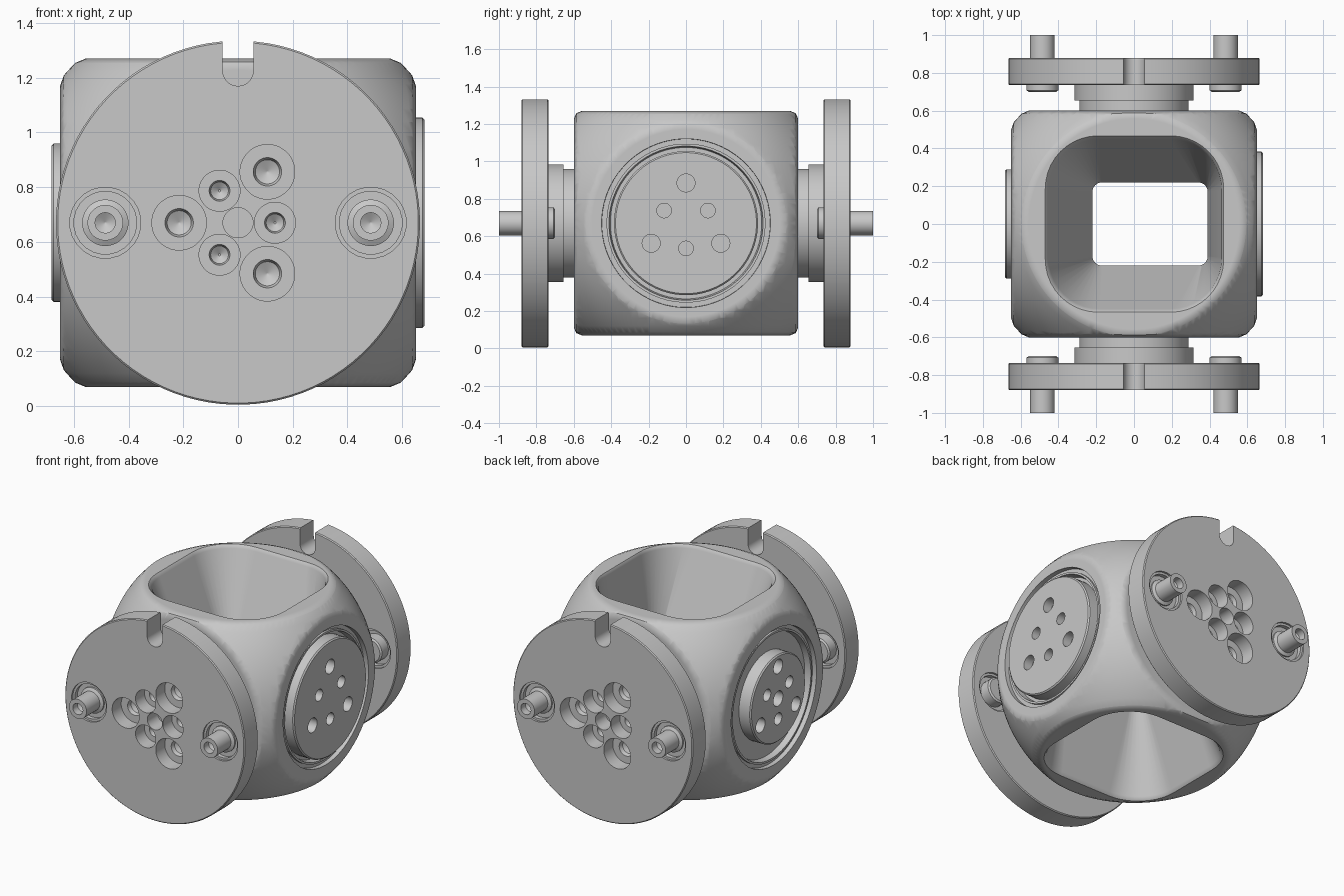
import bpy, bmesh
from math import sin, cos, pi, radians, sqrt
from mathutils import Matrix

if "Cube" in bpy.data.objects:
    bpy.data.objects.remove(bpy.data.objects["Cube"])

MID = 0.67
BALL = 0.834
FRONT, BACK, LEFT, RIGHT = -90, 90, 0, 180
grey = bpy.data.materials.new("plain_grey")
grey.use_nodes = True
grey.diffuse_color = (0.58, 0.58, 0.58, 1)
grey.node_tree.nodes["Principled BSDF"].inputs["Base Color"].default_value = (0.58, 0.58, 0.58, 1)


def finish(name, bm, turn=0, tilt=0):
    """Tilt a bmesh about y, turn it about z, lift it to mid height and make an object."""
    bmesh.ops.recalc_face_normals(bm, faces=bm.faces)
    bm.transform(Matrix.Translation((0, 0, MID)) @ Matrix.Rotation(radians(turn), 4, "Z")
                 @ Matrix.Rotation(radians(tilt), 4, "Y"))
    mesh = bpy.data.meshes.new(name)
    bm.to_mesh(mesh)
    bm.free()
    mesh.materials.append(grey)
    ob = bpy.data.objects.new(name, mesh)
    bpy.context.collection.objects.link(ob)
    return ob


def loft(name, rings, turn=0, tilt=0):
    """Skin a closed solid over rings of equal length."""
    bm = bmesh.new()
    loops = [[bm.verts.new(p) for p in ring] for ring in rings]
    n = len(loops[0])
    for a, b in zip(loops, loops[1:]):
        for i in range(n):
            j = (i + 1) % n
            bm.faces.new((a[i], a[j], b[j], b[i]))
    bm.faces.new(loops[0])
    bm.faces.new(loops[-1])
    return finish(name, bm, turn, tilt)


def lathe(name, profile, turn, y=0, z=0, sides=32, tilt=0):
    """Revolve (radius, distance) pairs about the outward axis."""
    angles = [2 * pi * (i + 0.5) / sides for i in range(sides)]
    return loft(name, [[(d, y + r * cos(a), z + r * sin(a)) for a in angles]
                       for r, d in profile], turn, tilt)


def rounded_rect(x0, x1, half_y, r, z, steps=10):
    ring = []
    corners = [(x1 - r, half_y - r), (x0 + r, half_y - r),
               (x0 + r, r - half_y), (x1 - r, r - half_y)]
    for k, (cx, cy) in enumerate(corners):
        for i in range(steps + 1):
            a = pi / 2 * (k + i / steps)
            ring.append((cx + r * cos(a), cy + r * sin(a), z))
    return ring


def boolean(ob, cutter, operation="DIFFERENCE"):
    cutter.hide_render = True
    mod = ob.modifiers.new("cut", "BOOLEAN")
    mod.operation, mod.object, mod.solver = operation, cutter, "EXACT"
    bpy.context.view_layer.objects.active = ob
    bpy.ops.object.modifier_apply(modifier=mod.name)
    bpy.data.objects.remove(cutter)


def smooth(ob):
    """Smooth curved faces while large flat ones stay flat."""
    bpy.ops.object.select_all(action="DESELECT")
    ob.select_set(True)
    bpy.context.view_layer.objects.active = ob
    bpy.ops.object.shade_smooth_by_angle(angle=radians(32))
    weighted = ob.modifiers.new("flat_faces", "WEIGHTED_NORMAL")
    weighted.keep_sharp = True
    weighted.weight = 100


def hole_pattern(start):
    """Three wide and three narrow holes, alternating about the axis."""
    for k in range(3):
        a = radians(start + 120 * k)
        yield True, 0.215 * cos(a), 0.215 * sin(a)
        yield False, -0.135 * cos(a), -0.135 * sin(a)


# Hub body: a ball trimmed flat on six sides, with softened rims
bm = bmesh.new()
bmesh.ops.create_uvsphere(bm, u_segments=96, v_segments=48, radius=BALL)
body = finish("hub_body", bm)
for flat, turn, tilt in ((0.65, LEFT, 0), (0.6, BACK, 0), (0.6, 0, 90)):
    rim = sqrt(BALL ** 2 - flat ** 2)
    inner, outer = rim - 0.022, rim + 0.016
    slope = (flat - sqrt(BALL ** 2 - outer ** 2)) / (outer - inner)
    half = [(inner, flat), (0.9, flat - slope * (0.9 - inner))]
    drum = half + [(r, -d) for r, d in reversed(half)]
    boolean(body, lathe("drum_cutter", drum, turn, sides=96, tilt=tilt), "INTERSECT")

# Shallow ridged sockets on the four sides
for turn, face in ((FRONT, 0.6), (BACK, 0.6), (LEFT, 0.65), (RIGHT, 0.65)):
    boolean(body, lathe("socket_cutter", [
        (0.405, face - 0.055), (0.412, face - 0.015), (0.425, face - 0.015),
        (0.425, face - 0.03), (0.45, face - 0.03), (0.455, face + 0.1)], turn, sides=64))

# Vertical opening, narrowing to an offset waist
wide = (-0.47, 0.475, 0.467, 0.28)
throat = (-0.452, 0.464, 0.449, 0.27)
boolean(body, loft("opening_cutter", [
    rounded_rect(*wide, -0.75), rounded_rect(*wide, -0.6), rounded_rect(*throat, -0.58),
    rounded_rect(-0.22, 0.39, 0.22, 0.05, 0),
    rounded_rect(*throat, 0.58), rounded_rect(*wide, 0.6), rounded_rect(*wide, 0.75)]))
smooth(body)

# Side connector discs, wide on the left and narrow on the right
for name, turn, r in (("left_connector", LEFT, 0.385), ("right_connector", RIGHT, 0.29)):
    disc = lathe(name, [(r, 0.58), (r, 0.674), (r - 0.008, 0.682)], turn, sides=64)
    for is_wide, y, z in hole_pattern(90):
        hole = 0.048 if is_wide else 0.039
        boolean(disc, lathe("hole_cutter", [(hole, 0.62), (hole, 0.7)], turn, y, z))
    if turn == RIGHT:
        boolean(disc, lathe("hole_cutter", [(0.05, 0.62), (0.05, 0.7)], turn))
    smooth(disc)

# Flanged plates with neck, front and back
for side, turn in (("front", FRONT), ("back", BACK)):
    plate = lathe(side + "_plate", [(0.29, 0.53), (0.29, 0.655), (0.315, 0.655), (0.315, 0.735),
                  (0.659, 0.735), (0.665, 0.741), (0.665, 0.874), (0.659, 0.88)], turn, sides=96)
    # Keyway notch with a round bottom
    arc = [pi + pi * i / 16 for i in range(17)]
    outline = [(0.056 * cos(a), 0.556 + 0.056 * sin(a)) for a in arc] + [(0.056, 0.8), (-0.056, 0.8)]
    boolean(plate, loft("notch_cutter", [[(d, y, z) for y, z in outline]
                                         for d in (0.7, 0.95)], turn))
    # Counterbored holes with shallow conical seats
    for is_wide, y, z in hole_pattern(180):
        rim, hole = (0.1, 0.052) if is_wide else (0.075, 0.038)
        boolean(plate, lathe("hole_cutter", [(0.004, 0.74), (hole * 0.85, 0.76), (hole, 0.785),
                             (rim, 0.785), (rim, 0.95)], turn, y, z))
    boolean(plate, lathe("hole_cutter", [(0.055, 0.77), (0.055, 0.95)], turn))
    # Pins in stepped seats, open on both faces of the plate
    for hand, y in (("a", -0.485), ("b", 0.485)):
        for near, far in ((0.84, 0.88), (0.775, 0.735)):
            step = (far - near) / 3
            boolean(plate, lathe("seat_cutter", [(0.115, near), (0.115, far - step),
                    (0.13, far - step), (0.13, far + step * 3)], turn, y, sides=24))
        pin = lathe(f"{side}_pin_{hand}", [
            (0.074, 0.70), (0.085, 0.708), (0.085, 0.85), (0.065, 0.86), (0.065, 1.0),
            (0.037, 1.0), (0.037, 0.95), (0.004, 0.93)], turn, y)
        smooth(pin)
    smooth(plate)
